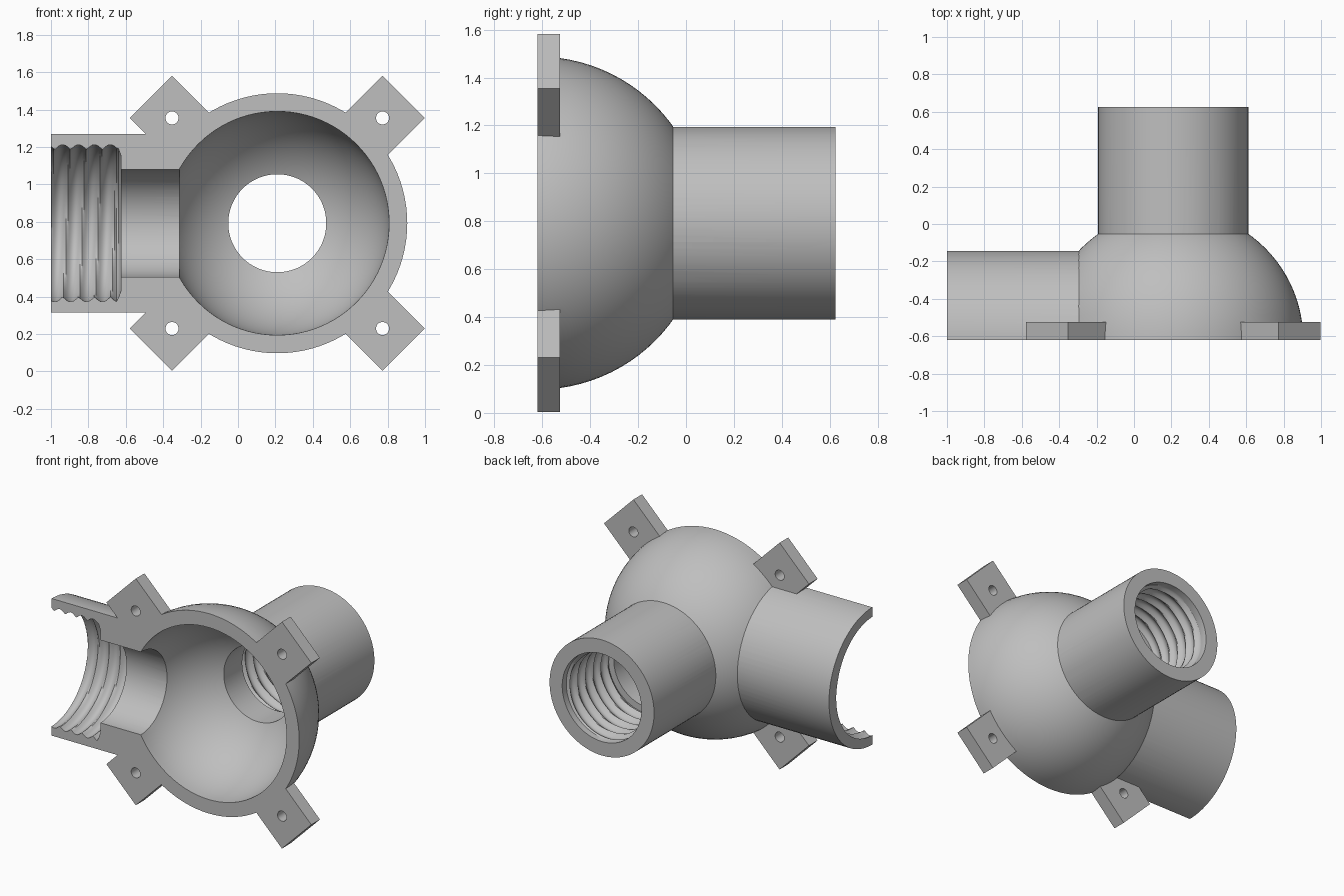
import bpy
import bmesh
from math import pi, sin, cos, radians
from mathutils import Matrix, Vector

if "Cube" in bpy.data.objects:
    bpy.data.objects.remove(bpy.data.objects["Cube"])

CENTRE = Vector((0.21, -0.62, 0.7925))   # middle of the ball, on the split plane
TO_BACK = Matrix.Rotation(radians(-90), 4, 'X')
TO_RIGHT = Matrix.Rotation(radians(-90), 4, 'Y')

grey = bpy.data.materials.new("light_grey")
grey.use_nodes = True
COLOUR = (0.52, 0.52, 0.52, 1)
grey.diffuse_color = COLOUR
grey.node_tree.nodes["Principled BSDF"].inputs["Base Color"].default_value = COLOUR


def make_object(name, bm, turn=Matrix()):
    """Turn a bmesh about the ball centre and store it as an object."""
    bmesh.ops.transform(bm, matrix=Matrix.Translation(CENTRE) @ turn, verts=bm.verts)
    bmesh.ops.recalc_face_normals(bm, faces=bm.faces)
    mesh = bpy.data.meshes.new(name)
    bm.to_mesh(mesh)
    bm.free()
    mesh.materials.append(grey)
    obj = bpy.data.objects.new(name, mesh)
    bpy.context.collection.objects.link(obj)
    return obj


def ball(name, radius):
    bm = bmesh.new()
    bmesh.ops.create_uvsphere(bm, u_segments=96, v_segments=48, radius=radius)
    return make_object(name, bm, TO_BACK)


def tube(name, rings, turn, sides=80):
    """Closed solid from (distance, radius or radius function) rings."""
    bm = bmesh.new()
    loops = []
    for dist, radius in rings:
        loop = []
        for i in range(sides):
            a = 2 * pi * (i + 0.5) / sides
            r = radius(a) if callable(radius) else radius
            loop.append(bm.verts.new((r * cos(a), r * sin(a), dist)))
        loops.append(loop)
    for low, high in zip(loops, loops[1:]):
        for i in range(sides):
            j = (i + 1) % sides
            bm.faces.new((low[i], low[j], high[j], high[i]))
    bm.faces.new(loops[0][::-1])
    bm.faces.new(loops[-1])
    return make_object(name, bm, turn)


def thread(start, end, radius, depth, pitch):
    """Rings of a rounded helical thread."""
    count = int((end - start) / pitch * 8)
    rings = []
    for k in range(count + 1):
        d = start + (end - start) * k / count
        rings.append((d, lambda a, d=d: radius + depth * abs(sin(pi * d / pitch - a / 2))))
    return rings


def box(name, size, offset, turn=Matrix()):
    bm = bmesh.new()
    bmesh.ops.create_cube(bm, size=1)
    bmesh.ops.scale(bm, vec=size, verts=bm.verts)
    bmesh.ops.translate(bm, vec=offset, verts=bm.verts)
    return make_object(name, bm, turn)


def combine(target, other, operation):
    mod = target.modifiers.new(operation, 'BOOLEAN')
    mod.operation = operation
    mod.solver = 'EXACT'
    mod.object = other
    bpy.context.view_layer.objects.active = target
    bpy.ops.object.modifier_apply(modifier=mod.name)
    bpy.data.objects.remove(other)


# Outer skin: ball, side pipe, back pipe and four corner lugs
housing = ball("half_housing", 0.695)
combine(housing, tube("side_pipe", [(0.1, 0.477), (1.21, 0.477)], TO_RIGHT), 'UNION')
combine(housing, tube("back_pipe", [(0.1, 0.402), (1.245, 0.402)], TO_BACK), 'UNION')
diagonals = [Matrix.Rotation(radians(45 + 90 * k), 4, 'Y') for k in range(4)]
for turn in diagonals:
    combine(housing, box("lug", (0.315, 0.195, 0.32), (0.7975, -0.0025, 0), turn), 'UNION')

# Hollow inside, smooth bores and threaded sockets
cutters = [
    ball("inner_ball", 0.598),
    tube("side_bore", [(0.3, 0.288), (1.0, 0.288)], TO_RIGHT),
    tube("back_bore", [(0.3, 0.262), (1.0, 0.262)], TO_BACK),
    tube("side_thread", [(0.835, 0.36), (0.85, 0.4)]
         + thread(0.86, 1.25, 0.393, 0.027, 0.085), TO_RIGHT),
    tube("back_thread", thread(0.74, 1.19, 0.282, 0.026, 0.085)
         + [(1.2, 0.305), (1.3, 0.305)], TO_BACK),
]

# Screw holes through the lugs
for turn in diagonals:
    along = turn @ Matrix.Translation((0.796, 0, 0)) @ TO_BACK
    cutters.append(tube("screw_hole", [(-0.3, 0.035), (0.3, 0.035)], along, 24))

# Flat split face at the front
cutters.append(box("front_half", (4, 2, 4), (0, -1, 0)))
for cutter in cutters:
    combine(housing, cutter, 'DIFFERENCE')

# Smooth curved walls, crisp rims
bpy.ops.object.select_all(action='DESELECT')
housing.select_set(True)
bpy.context.view_layer.objects.active = housing
bpy.ops.object.shade_smooth_by_angle(angle=radians(30))
